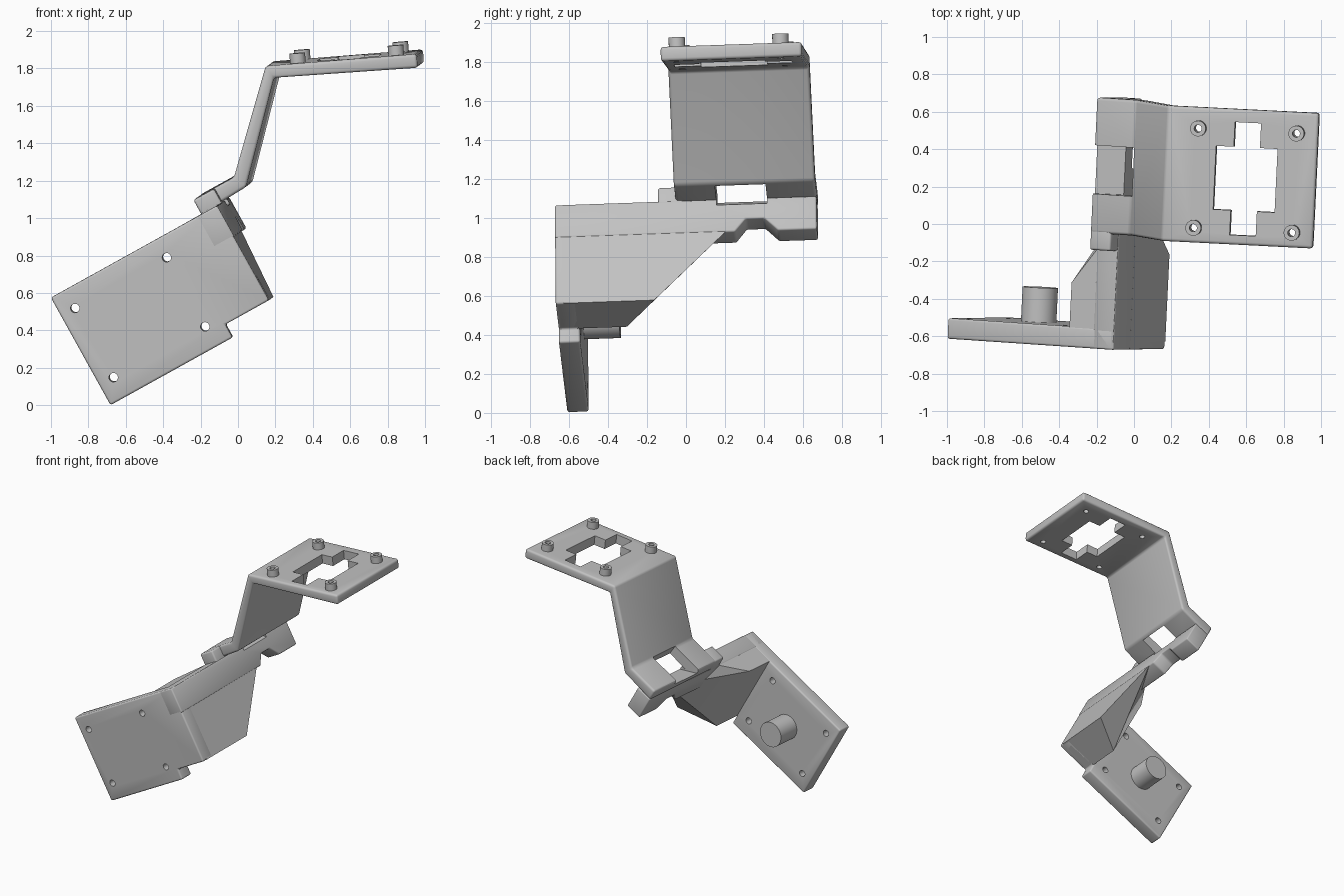
import bpy, bmesh
from math import radians, cos, sin
from mathutils import Matrix, Vector

cube = bpy.data.objects.get("Cube")
if cube:
    bpy.data.objects.remove(cube)

grey = bpy.data.materials.new("light_grey")
grey.use_nodes = True
grey.diffuse_color = (0.54, 0.54, 0.54, 1)
grey.node_tree.nodes["Principled BSDF"].inputs["Base Color"].default_value = (0.54, 0.54, 0.54, 1)

# Frames: whole bracket, tilted lower half, top plate
TILT = radians(29)
BASE = Vector((0, 1, 0)).rotation_difference(Vector((0.048, 1, 0.035))).to_matrix().to_4x4()
LOWER = BASE @ Matrix.Rotation(-TILT, 4, 'Y')
TOP = BASE @ Matrix.Translation((0.15, 0, 1.815)) @ Matrix.Rotation(radians(-4.6), 4, 'Y')


def finish(name, bm, frame):
    bmesh.ops.recalc_face_normals(bm, faces=bm.faces)
    mesh = bpy.data.meshes.new(name)
    bm.to_mesh(mesh)
    bm.free()
    mesh.materials.append(grey)
    ob = bpy.data.objects.new(name, mesh)
    ob.matrix_world = frame
    bpy.context.scene.collection.objects.link(ob)
    return ob


def prism(name, pts, lo, hi, axis, frame):
    """Extrude a 2D outline along one axis."""
    def place(p, a):
        return {'x': (a, p[0], p[1]), 'y': (p[0], a, p[1]), 'z': (p[0], p[1], a)}[axis]
    bm = bmesh.new()
    low = [bm.verts.new(place(p, lo)) for p in pts]
    high = [bm.verts.new(place(p, hi)) for p in pts]
    bm.faces.new(low)
    bm.faces.new(high)
    for i in range(len(pts)):
        j = (i + 1) % len(pts)
        bm.faces.new((low[i], low[j], high[j], high[i]))
    return finish(name, bm, frame)


def box(name, x, y, z, frame):
    return prism(name, [(x[0], z[0]), (x[1], z[0]), (x[1], z[1]), (x[0], z[1])], *y, 'y', frame)


def rod(name, r, x, y, z, axis, frame):
    """Cylinder between two values of the given axis."""
    span = {'y': y, 'z': z}[axis]
    mid = (x, sum(y) / 2, z) if axis == 'y' else (x, y, sum(z) / 2)
    turn = Matrix.Rotation(radians(90), 4, 'X') if axis == 'y' else Matrix()
    bm = bmesh.new()
    bmesh.ops.create_cone(bm, cap_ends=True, segments=32, radius1=r, radius2=r,
                          depth=span[1] - span[0], matrix=Matrix.Translation(mid) @ turn)
    return finish(name, bm, frame)


def build(ob, bevel=0, cutters=()):
    """Round the edges, cut the openings and bake the result."""
    if bevel:
        m = ob.modifiers.new("round", 'BEVEL')
        m.width, m.segments = bevel, 3
        m.limit_method, m.angle_limit = 'ANGLE', radians(25)
    for c in cutters:
        c.hide_render = True
        m = ob.modifiers.new("cut", 'BOOLEAN')
        m.operation, m.solver, m.object = 'DIFFERENCE', 'EXACT', c
    bpy.context.view_layer.update()
    mesh = bpy.data.meshes.new_from_object(ob.evaluated_get(bpy.context.evaluated_depsgraph_get()))
    ob.modifiers.clear()
    ob.data = mesh
    for c in cutters:
        bpy.data.objects.remove(c)
    bpy.ops.object.select_all(action='DESELECT')
    ob.select_set(True)
    bpy.context.view_layer.objects.active = ob
    bpy.ops.object.shade_smooth_by_angle(angle=radians(30))


def window():
    """Slot through the foot, with a sloped floor in the cross bar."""
    return prism("window_cutter", [(0.3, 1.06), (0.3, 1.12), (0.575, 1.12), (0.595, 0.9),
                                   (0.5, 0.9), (0.5, 0.93)], 0.19, 0.45, 'y', LOWER)


# Front plate with four screw holes and a peg behind
plate = prism("front_plate", [(-0.56, 0.992), (-0.56, 0.335), (0.187, 0.335), (0.187, 0.415),
                              (0.455, 0.415), (0.455, 0.992)], -0.64, -0.53, 'y', LOWER)
build(plate, 0.012, [rod("hole_cutter", 0.024, u, (-0.8, -0.4), v, 'y', LOWER)
                     for u in (-0.474, 0.087) for v in (0.457, 0.88)])
build(rod("rear_peg", 0.095, -0.186, (-0.56, -0.345), 0.664, 'y', LOWER))

# Tapered gusset between plate and cross bar
bm = bmesh.new()
inner, outer, top, low = 0.184, 0.455, 0.99, 0.415
for co in [(inner, -0.6, low), (inner, -0.6, top), (outer, -0.6, low), (outer, -0.6, top),
           (inner, -0.29, low), (inner, -0.295, top), (0.33, -0.11, top), (outer, -0.133, low),
           (outer, 0.235, 0.8), (outer, 0.05, top)]:
    bm.verts.new(co)
hull = bmesh.ops.convex_hull(bm, input=bm.verts)
bmesh.ops.dissolve_limit(bm, angle_limit=radians(1), verts=bm.verts, edges=bm.edges)
build(finish("gusset", bm, LOWER))

# Cross bar with a chamfered notch below
bar = prism("cross_bar", [(-0.64, 0.8), (0.285, 0.8), (0.34, 0.874), (0.435, 0.874), (0.505, 0.8),
                          (0.704, 0.8), (0.704, 0.992), (-0.64, 0.992)], 0.33, 0.458, 'x', LOWER)
build(bar, 0.01, [window()])


# Bent arm: foot, riser and top plate in one strip
def lower_point(u, v):
    return (u * cos(TILT) - v * sin(TILT), u * sin(TILT) + v * cos(TILT))


arm = prism("bent_arm", [lower_point(0.329, 0.988), lower_point(0.329, 1.077), (-0.02, 1.22),
                         (0.15, 1.815), (0.958, 1.88), (0.964, 1.806), (0.195, 1.752),
                         (0.045, 1.168)], -0.02, 0.705, 'y', BASE)
cuts = [window()]
cx, cy = 0.433, 0.333
for hx, hy in ((0.165, 0.17), (0.07, 0.302)):
    cuts.append(box("cross_cutter", (cx - hx, cx + hx), (cy - hy, cy + hy), (-0.2, 0.2), TOP))
posts = [(x, y) for x in (0.17, 0.698) for y in (0.06, 0.592)]
cuts += [rod("screw_cutter", 0.02, x, y, (-0.2, 0.2), 'z', TOP) for x, y in posts]
build(arm, 0.016, cuts)

# Nub at the front end of the foot
build(box("foot_nub", (0.33, 0.455), (-0.11, 0.02), (0.96, 1.075), LOWER), 0.012)

# Hollow standoffs on the top plate
for x, y in posts:
    build(rod("standoff", 0.042, x, y, (-0.02, 0.053), 'z', TOP), 0,
          [rod("bore_cutter", 0.02, x, y, (-0.2, 0.2), 'z', TOP)])
